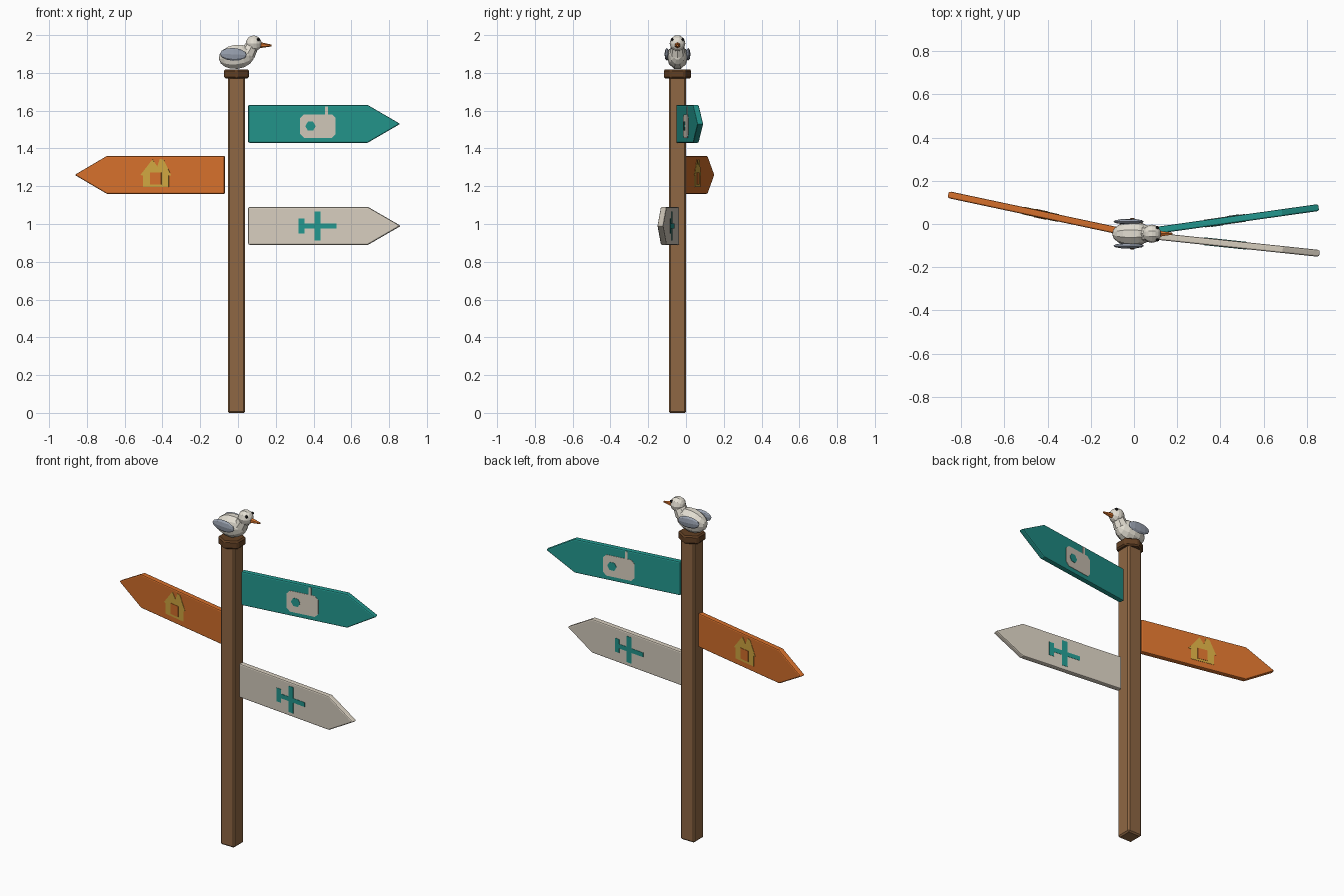
import bpy, bmesh, math
from mathutils import Matrix, Vector

if "Cube" in bpy.data.objects:
    bpy.data.objects.remove(bpy.data.objects["Cube"])

CX, CY = -0.008, -0.045          # post axis


def mat(name, r, g, b):
    m = bpy.data.materials.new(name)
    lin = [((c / 255 + 0.055) / 1.055) ** 2.4 for c in (r, g, b)]
    m.diffuse_color = (*lin, 1)
    m.use_nodes = True
    m.node_tree.nodes["Principled BSDF"].inputs["Base Color"].default_value = m.diffuse_color
    return m


WOOD = mat("post wood", 143, 103, 67)
DARK = mat("dark wood", 98, 64, 36)
TEAL = mat("teal paint", 35, 151, 142)
ORANGE = mat("orange paint", 212, 111, 43)
CREAM = mat("cream paint", 214, 205, 190)
YELLOW = mat("yellow paint", 208, 166, 64)
WHITE = mat("white feathers", 226, 221, 209)
GREY = mat("grey feathers", 150, 158, 172)
BEAK = mat("beak orange", 216, 116, 45)
BLACK = mat("eye black", 28, 26, 26)


def finish(name, bm, material, bevel=0, segments=1, matrix=None):
    bmesh.ops.recalc_face_normals(bm, faces=bm.faces)
    me = bpy.data.meshes.new(name)
    bm.to_mesh(me)
    bm.free()
    me.materials.append(material)
    ob = bpy.data.objects.new(name, me)
    bpy.context.collection.objects.link(ob)
    if matrix:
        ob.matrix_world = matrix
    if bevel:
        mod = ob.modifiers.new("edge bevel", 'BEVEL')
        mod.width, mod.segments = bevel, segments
    return ob


def prism(name, pts, y0, y1, material, matrix, bevel=0):
    """Extrude an (x, z) outline from y0 to y1."""
    bm = bmesh.new()
    face = bm.faces.new([bm.verts.new((x, y0, z)) for x, z in pts])
    ext = bmesh.ops.extrude_face_region(bm, geom=[face])
    bmesh.ops.translate(bm, vec=(0, y1 - y0, 0),
                        verts=[v for v in ext["geom"] if isinstance(v, bmesh.types.BMVert)])
    return finish(name, bm, material, bevel, 2, matrix)


def blob(name, loc, radii, material, u=8, v=6, tilt=0):
    """Faceted ellipsoid with its poles along x."""
    bm = bmesh.new()
    m = (Matrix.Translation(loc) @ Matrix.Rotation(tilt, 4, 'Y')
         @ Matrix.Diagonal((*radii, 1)) @ Matrix.Rotation(math.pi / 2, 4, 'Y'))
    bmesh.ops.create_uvsphere(bm, u_segments=u, v_segments=v, radius=1, matrix=m)
    return finish(name, bm, material)


def cone(name, a, b, r1, r2, n, material, bevel=0, spin=0):
    bm = bmesh.new()
    a, b = Vector(a), Vector(b)
    m = (Matrix.Translation((a + b) / 2)
         @ (b - a).to_track_quat('Z', 'Y').to_matrix().to_4x4() @ Matrix.Rotation(spin, 4, 'Z'))
    bmesh.ops.create_cone(bm, cap_ends=True, segments=n, radius1=r1, radius2=r2,
                          depth=(b - a).length, matrix=m)
    return finish(name, bm, material, bevel)


def rect(x0, x1, z0, z1):
    return [(x0, z0), (x1, z0), (x1, z1), (x0, z1)]


# Post and hexagonal cap
bm = bmesh.new()
bmesh.ops.create_cube(bm, size=1, matrix=Matrix.Translation((CX, CY, 0.89))
                      @ Matrix.Diagonal((0.092, 0.092, 1.78, 1)))
finish("post", bm, WOOD, 0.008)
bm = bmesh.new()
bmesh.ops.create_cone(bm, cap_ends=True, segments=6, radius1=0.076, radius2=0.076, depth=0.048,
                      matrix=Matrix.Translation((CX, CY, 1.795)) @ Matrix.Rotation(math.pi / 2, 4, 'Z'))
# keep two corners on the y axis
ys = [abs(v.co.y - CY) for v in bm.verts]
if max(ys) < 0.07:
    bmesh.ops.rotate(bm, cent=(CX, CY, 0), matrix=Matrix.Rotation(math.pi / 6, 3, 'Z'), verts=bm.verts)
finish("post_cap", bm, DARK, 0.008)

# Icon outlines: (part name, outline, colour, layer), seen with a = right, z = up
radio = [("radio_body", [(-.095, -.042), (-.075, -.062), (.075, -.062), (.095, -.042),
                         (.095, .042), (.075, .062), (-.075, .062), (-.095, .042)], CREAM, 1),
         ("radio_aerial", rect(.037, .053, .06, .105), CREAM, 1),
         ("radio_dial", [(-.04 + .028 * math.cos(i * math.pi / 3), .027 * math.sin(i * math.pi / 3))
                         for i in range(6)], TEAL, 2)]
house = [("house_body", [(-.07, -.065), (.07, -.065), (.07, -.004), (.083, -.002), (.043, .08),
                         (.022, .085), (.008, .045), (-.018, .082), (-.083, .0), (-.07, -.004)], YELLOW, 1),
         ("house_door", rect(-.03, .03, -.052, .012), ORANGE, 2)]
plane = [("plane_body", rect(-.1, .1, -.013, .013), TEAL, 1),
         ("plane_wings", rect(-.017, .017, -.077, .077), TEAL, 1),
         ("plane_tail", rect(-.1, -.07, -.04, .04), TEAL, 1)]

# Arrow boards, with an icon on each side
T = 0.016
for name, z, angle, colour, icon, dz in [("teal", 1.53, 8, TEAL, radio, -.012),
                                         ("orange", 1.26, 168, ORANGE, house, 0),
                                         ("cream", 0.99, -6, CREAM, plane, 0)]:
    m = Matrix.Translation((CX, CY, z)) @ Matrix.Rotation(math.radians(angle), 4, 'Z')
    outline = [(.063, -.1), (.70, -.1), (.874, 0), (.70, .1), (.063, .1)]
    prism(name + "_board", outline, -T, T, colour, m, 0.007)
    for side, s in (("front", -1), ("back", 1)):
        for part, pts, c, layer in icon:
            prism(f"{part}_{side}", [(.433 - s * a, b + dz) for a, b in pts],
                  s * (T - 0.002), s * (T + 0.002 * layer), c, m)

# Gull on the cap
blob("bird_body", (CX, CY, 1.885), (.094, .056, .067), WHITE, 10, 8, -0.12)
cone("bird_neck", (.05, CY, 1.90), (.078, CY, 1.95), .042, .034, 8, WHITE)
blob("bird_head", (.083, CY, 1.956), (.042, .042, .044), WHITE, 10, 8)
cone("beak", (.115, CY, 1.947), (.177, CY, 1.945), .016, .005, 6, BEAK)
for side, s in (("right", -1), ("left", 1)):
    blob(side + "_wing", (-.025, CY + s * .056, 1.898), (.071, .013, .034), GREY, 8, 6, 0.05)
    blob(side + "_eye", (.108, CY + s * .028, 1.976), (.008, .008, .009), BLACK, 6, 5)
